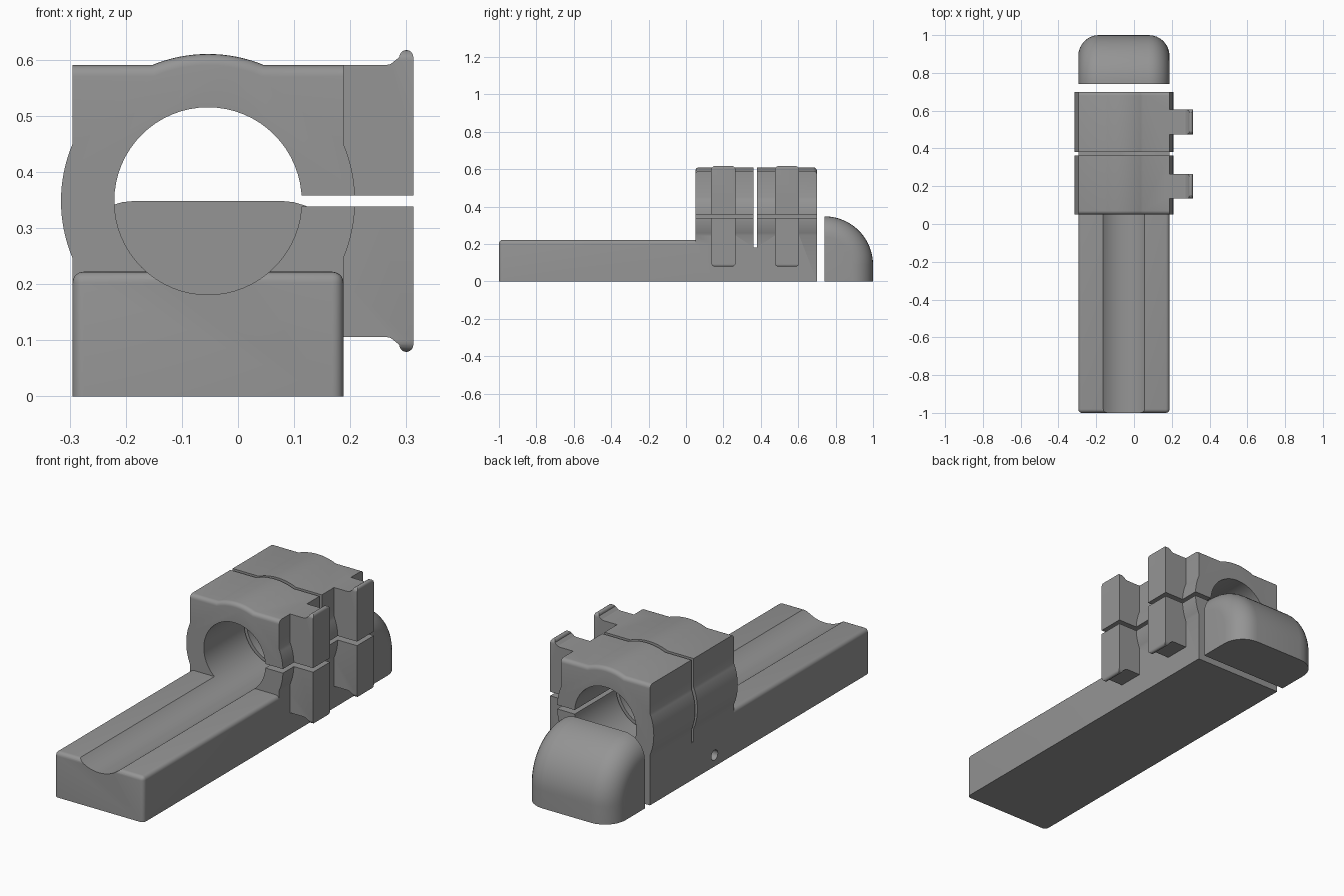
import bpy, bmesh, math
from mathutils import Vector

if "Cube" in bpy.data.objects:
    bpy.data.objects.remove(bpy.data.objects["Cube"])

CX, CZ = -0.0535, 0.348          # bore axis
X0, X1 = -0.295, 0.188           # block sides
BORE, RING = 0.167, 0.262

grey = bpy.data.materials.new("mid grey")
grey.diffuse_color = (0.3, 0.3, 0.3, 1)
grey.use_nodes = True
grey.node_tree.nodes["Principled BSDF"].inputs["Base Color"].default_value = grey.diffuse_color


def arc(cx, cy, r, a0, a1, n):
    angles = [math.radians(a0 + (a1 - a0) * i / n) for i in range(n + 1)]
    return [(cx + r * math.cos(a), cy + r * math.sin(a)) for a in angles]


def prism(name, profile, lo, hi, axis="y", bevel=0, segs=5, pick=None):
    """Extrude a profile along an axis and round the edges chosen by pick."""
    place = {"x": lambda p, t: (t, p[0], p[1]), "y": lambda p, t: (p[0], t, p[1])}[axis]
    bm = bmesh.new()
    a = [bm.verts.new(place(p, lo)) for p in profile]
    b = [bm.verts.new(place(p, hi)) for p in profile]
    bm.faces.new(a)
    bm.faces.new(b)
    for i in range(len(a)):
        j = (i + 1) % len(a)
        bm.faces.new((a[i], a[j], b[j], b[i]))
    bmesh.ops.recalc_face_normals(bm, faces=bm.faces)
    if bevel:
        edges = [e for e in bm.edges if pick(e.verts[0].co, e.verts[1].co)]
        bmesh.ops.bevel(bm, geom=edges, offset=bevel, segments=segs, profile=0.5,
                        affect="EDGES", clamp_overlap=False)
    mesh = bpy.data.meshes.new(name)
    bm.to_mesh(mesh)
    bm.free()
    mesh.materials.append(grey)
    ob = bpy.data.objects.new(name, mesh)
    bpy.context.collection.objects.link(ob)
    return ob


def box(name, x, y, z, **kw):
    return prism(name, [(x[0], z[0]), (x[1], z[0]), (x[1], z[1]), (x[0], z[1])], *y, **kw)


def combine(target, other, operation):
    mod = target.modifiers.new("join", "BOOLEAN")
    mod.operation, mod.solver, mod.object = operation, "EXACT", other
    bpy.context.view_layer.objects.active = target
    bpy.ops.object.modifier_apply(modifier=mod.name)
    bpy.data.objects.remove(other)


# Clamp block: rectangle with a ring bulging out of both sides and the top
side = math.degrees(math.acos((X1 - CX) / RING))
top = math.degrees(math.asin((0.59 - CZ) / RING))
profile = [(X0, 0), (X1, 0)]
profile += arc(CX, CZ, RING, -side, side, 16)
profile += [(X1, 0.59)]
profile += arc(CX, CZ, RING, top, 180 - top, 16)
profile += [(X0, 0.59)]
profile += arc(CX, CZ, RING, 180 - side, 180 + side, 16)
body = prism("clamp_body", profile, 0.05, 0.70, bevel=0.02,
             pick=lambda p, q: abs(p.y - q.y) < 1e-5 and min(p.z, q.z) > 0.585)

# Long rail with rounded top and front edges
def rail_edge(p, q):
    mid = (p + q) / 2
    front, upper = mid.y < -0.99, mid.z > 0.22
    outer = mid.x < X0 + 0.01 or mid.x > X1 - 0.01
    return (front and upper) or (outer and upper and mid.y < 0) or \
        (front and outer and abs(p.z - q.z) > 0.1)

rail = box("rail", (X0, X1), (-1.0, 0.15), (0, 0.222), bevel=0.02, pick=rail_edge)
combine(body, rail, "UNION")

# Two hooked side tabs
half = [(0.262, 0.242), (0.272, 0.244), (0.282, 0.252)]
half += arc(0.300, 0.2565, 0.0125, 180, 0, 8)
outline = [(0.17, 0.242)] + half
outline = [(x, CZ + z) for x, z in outline] + [(x, CZ - z) for x, z in reversed(outline)]
for yc in (0.20, 0.54):
    tab = prism("side_tab", outline, yc - 0.065, yc + 0.065)
    rounding = box("rounding", (0.1, 0.4), (yc - 0.065, yc + 0.065), (0.079, 0.617),
                   bevel=0.02, pick=lambda p, q: abs(p.x - q.x) > 0.2)
    combine(tab, rounding, "INTERSECT")
    combine(body, tab, "UNION")

# Bore and groove, clamping slot, gap between the clamps, blind side hole
combine(body, prism("bore", arc(CX, CZ, BORE, 0, 354.375, 63), -1.1, 0.8), "DIFFERENCE")
combine(body, box("slot", (0.05, 0.4), (-0.1, 0.8), (0.338, 0.358)), "DIFFERENCE")
combine(body, box("gap", (-0.4, 0.4), (0.362, 0.380), (0.182, 0.7)), "DIFFERENCE")
combine(body, prism("hole", arc(0.20, 0.055, 0.025, 0, 345, 23), -0.4, -0.12, axis="x"),
        "DIFFERENCE")

# Rounded end cap behind the clamp
cap_profile = [(0.74, 0)] + [(1.0, 0)] + arc(0.74, 0.088, 0.26, 0, 90, 20)
cap = prism("end_cap", cap_profile, X0, X1, axis="x", bevel=0.11, segs=8,
            pick=lambda p, q: abs(p.x - q.x) < 1e-5 and max(p.y, q.y) > 0.745
            and max(p.z, q.z) > 0.01)

# Smooth shading with sharp creases
for ob in (body, cap):
    bpy.ops.object.select_all(action="DESELECT")
    ob.select_set(True)
    bpy.context.view_layer.objects.active = ob
    bpy.ops.object.shade_smooth_by_angle(angle=math.radians(25))
